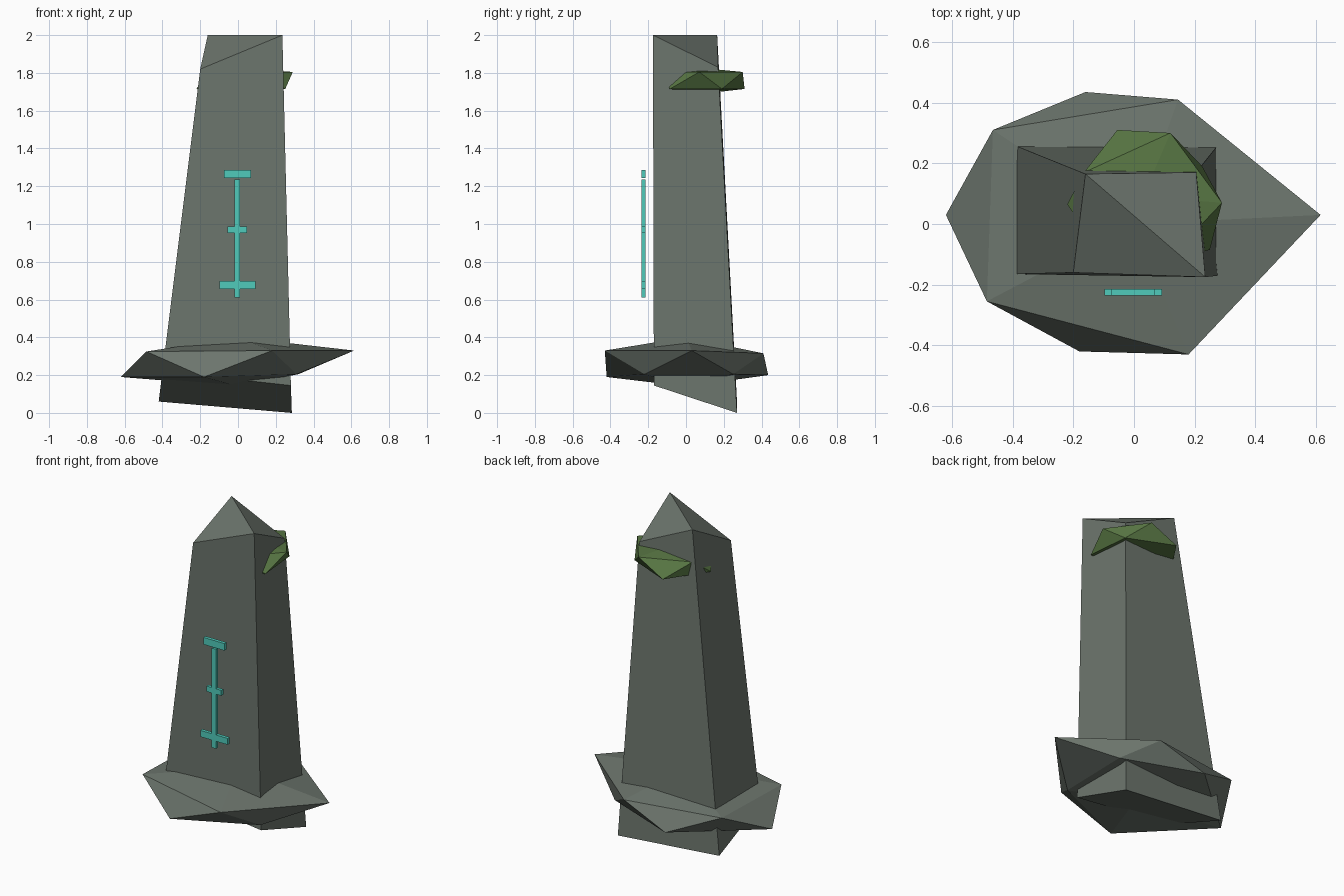
import bpy

if "Cube" in bpy.data.objects:
    bpy.data.objects.remove(bpy.data.objects["Cube"])


def material(name, color):
    m = bpy.data.materials.new(name)
    m.diffuse_color = (*color, 1)
    m.use_nodes = True
    m.node_tree.nodes["Principled BSDF"].inputs["Base Color"].default_value = m.diffuse_color
    return m


STONE = material("grey green stone", (0.15, 0.178, 0.152))
MOSS = material("moss green", (0.095, 0.178, 0.055))
GLOW = material("turquoise rune", (0.08, 0.60, 0.50))


def mesh_object(name, verts, faces, mat):
    me = bpy.data.meshes.new(name)
    me.from_pydata(verts, [], faces)
    me.materials.append(mat)
    ob = bpy.data.objects.new(name, me)
    bpy.context.collection.objects.link(ob)
    return ob


def rough_icosahedron(name, top, upper, lower, bottom, mat):
    """Two staggered rings of five points, closed by a point above and below."""
    verts = [top, *upper, *lower, bottom]
    faces = []
    for i in range(5):
        j = (i + 1) % 5
        u, u2, l, l2 = 1 + i, 1 + j, 6 + i, 6 + j
        faces += [(0, u, u2), (u, l, u2), (u2, l, l2), (11, l2, l)]
    return mesh_object(name, verts, faces, mat)


def box(name, x0, x1, y0, y1, z0, z1, mat):
    verts = [(x, y, z) for z in (z0, z1) for x, y in ((x0, y0), (x1, y0), (x1, y1), (x0, y1))]
    faces = [(3, 2, 1, 0), (4, 5, 6, 7)]
    faces += [(i, (i + 1) % 4, (i + 1) % 4 + 4, i + 4) for i in range(4)]
    return mesh_object(name, verts, faces, mat)


# Tapered standing stone: uneven underside, top folded along a diagonal ridge
base = [(-0.40, -0.165, 0.22), (0.28, -0.17, 0.145), (0.285, 0.27, 0.0), (-0.42, 0.27, 0.06)]
head = [(-0.20, -0.16, 1.82), (0.235, -0.175, 2.0), (0.205, 0.17, 1.83), (-0.16, 0.165, 2.0)]
sides = [(i, (i + 1) % 4, (i + 1) % 4 + 4, i + 4) for i in range(4)]
mesh_object("standing_stone", base + head,
            sides + [(4, 5, 7), (5, 6, 7), (3, 2, 1, 0)], STONE)

# Flat boulder collar around the foot
rough_icosahedron(
    "foot_boulder", (0, 0, 0.40),
    [(0.615, 0.03, 0.33), (0.145, 0.41, 0.315), (-0.465, 0.31, 0.325),
     (-0.485, -0.255, 0.325), (0.18, -0.43, 0.33)],
    [(0.32, 0.25, 0.205), (-0.16, 0.435, 0.20), (-0.62, 0.03, 0.19),
     (-0.18, -0.42, 0.19), (0.31, -0.22, 0.205)],
    (0, 0, 0.14), STONE)

# Moss clump pushed through the back of the stone near the top
rough_icosahedron(
    "moss_clump", (0.03, 0.09, 1.825),
    [(0.29, 0.07, 1.805), (0.12, 0.30, 1.805), (-0.165, 0.17, 1.80),
     (-0.15, -0.04, 1.80), (0.11, -0.12, 1.80)],
    [(0.225, 0.19, 1.715), (-0.055, 0.31, 1.715), (-0.22, 0.065, 1.715),
     (-0.04, -0.13, 1.715), (0.25, -0.085, 1.715)],
    (0.03, 0.09, 1.69), MOSS)

# Glowing rune: one upright and three crossbars floating before the front face
for name, x0, x1, z0, z1 in (
        ("rune_upright", -0.018, 0.011, 0.61, 1.235),
        ("rune_top_bar", -0.075, 0.07, 1.243, 1.287),
        ("rune_middle_bar", -0.055, 0.048, 0.953, 0.987),
        ("rune_bottom_bar", -0.097, 0.092, 0.657, 0.697)):
    box(name, x0, x1, -0.235, -0.214, z0, z1, GLOW)
